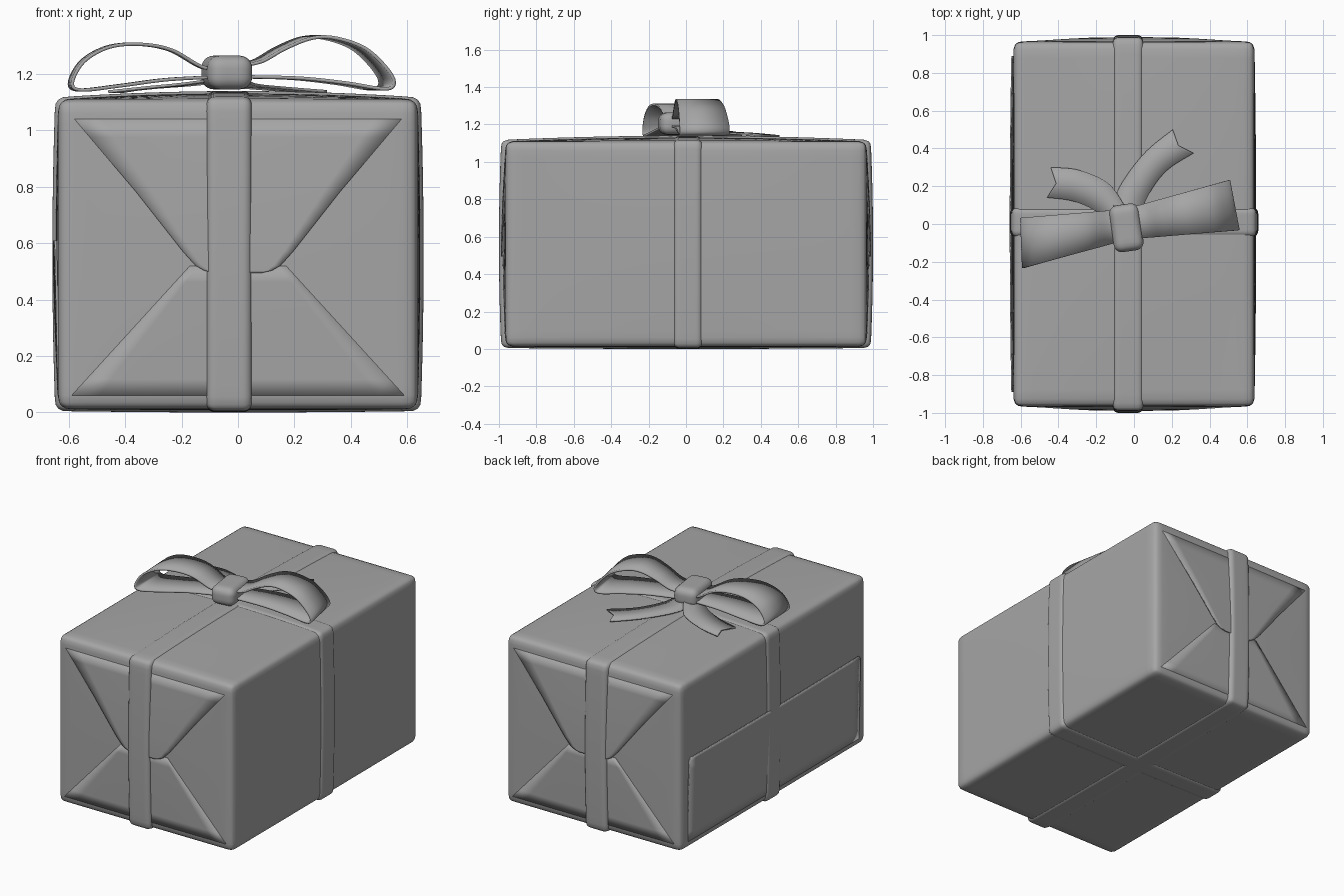
import bpy, bmesh, math
from mathutils import Vector, Matrix

if "Cube" in bpy.data.objects:
    bpy.data.objects.remove(bpy.data.objects["Cube"])

grey = bpy.data.materials.new("wrapping_grey")
grey.diffuse_color = (0.38, 0.38, 0.38, 1)
grey.use_nodes = True
grey.node_tree.nodes["Principled BSDF"].inputs["Base Color"].default_value = grey.diffuse_color


def finish(name, bm, thickness=0):
    bmesh.ops.recalc_face_normals(bm, faces=bm.faces)
    me = bpy.data.meshes.new(name)
    bm.to_mesh(me)
    bm.free()
    me.materials.append(grey)
    ob = bpy.data.objects.new(name, me)
    bpy.context.collection.objects.link(ob)
    if thickness:
        mod = ob.modifiers.new("thickness", 'SOLIDIFY')
        mod.thickness = thickness
        mod.offset = 0
    bpy.ops.object.select_all(action='DESELECT')
    ob.select_set(True)
    bpy.context.view_layer.objects.active = ob
    bpy.ops.object.shade_smooth_by_angle(angle=math.radians(40))
    return ob


def bulge(p):
    """Soft outward swelling shared by everything on the parcel."""
    u, v, w = p.x / 0.64, p.y / 0.975, (p.z - 0.56) / 0.55
    f = lambda a: max(0, 1 - a * a)
    return p + Vector((0.010 * u * f(v) * f(w),
                       0.012 * v * f(u) * f(w),
                       (0.022 if w > 0 else 0.005) * w * f(u) * f(v)))


def rounded_box(name, lo, hi, r, swell=True, cuts=21, turn=0):
    lo, hi = Vector(lo), Vector(hi)
    mid, half = (lo + hi) / 2, (hi - lo) / 2
    bm = bmesh.new()
    bmesh.ops.create_cube(bm, size=2)
    bmesh.ops.subdivide_edges(bm, edges=bm.edges, cuts=cuts, use_grid_fill=True)
    rot = Matrix.Rotation(turn, 3, 'Z')
    for vert in bm.verts:
        p = Vector([math.sin(c * math.pi / 2) * h for c, h in zip(vert.co, half)])
        core = Vector([max(r - h, min(h - r, c)) for c, h in zip(p, half)])
        p = mid + rot @ (core + (p - core).normalized() * r)
        vert.co = bulge(p) if swell else p
    return finish(name, bm)


def sheet(name, rows, thickness):
    """Thin sheet through rows of points."""
    bm = bmesh.new()
    grid = [[bm.verts.new(p) for p in row] for row in rows]
    for a, b in zip(grid, grid[1:]):
        for i in range(len(a) - 1):
            bm.faces.new((a[i], a[i + 1], b[i + 1], b[i]))
    return finish(name, bm, thickness)


def paper_flap(name, profile, place, n=12):
    """profile: (height, half width, lift) levels; place puts them on a wall."""
    levels = []
    for a, b in zip(profile, profile[1:]):
        steps = max(1, round(abs(a[0] - b[0]) / 0.06))
        levels += [[x + (y - x) * k / steps for x, y in zip(a, b)] for k in range(steps)]
    levels.append(profile[-1])
    rows = [[bulge(Vector(place(w * (2 * i / n - 1), z, d))) for i in range(n + 1)]
            for z, w, d in levels]
    return sheet(name, rows, 0.008)


def smooth_rows(rows, steps=8):
    """Catmull-Rom interpolation along the rows."""
    r = [rows[0]] + rows + [rows[-1]]
    out = []
    for k in range(1, len(r) - 2):
        for s in range(steps):
            t = s / steps
            out.append([0.5 * (2 * b + (c - a) * t + (2 * a - 5 * b + 4 * c - d) * t * t
                               + (3 * b - a - 3 * c + d) * t ** 3)
                        for a, b, c, d in zip(*r[k - 1:k + 3])])
    return out + [rows[-1]]


# Parcel body and the two crossing ribbons
rounded_box("parcel_body", (-0.637, -0.965, 0.012), (0.637, 0.965, 1.11), 0.04)
rounded_box("lengthwise_ribbon", (-0.115, -0.988, 0.005), (0.052, 0.988, 1.118), 0.035)
rounded_box("crosswise_ribbon", (-0.648, -0.07, 0.005), (0.648, 0.09, 1.117), 0.035)

# Folded paper on both ends
upper = [(1.04, 0.58, -0.003), (0.78, 0.36, 0.004), (0.57, 0.195, 0.008),
         (0.52, 0.15, 0.008), (0.503, 0.12, 0.008), (0.495, 0.085, 0.008)]
lower = [(0.06, 0.59, -0.003), (0.52, 0.17, 0.0)]
for side, s in (("front", -1), ("back", 1)):
    place = lambda a, z, d, s=s: (a, s * (0.965 + d), z)
    paper_flap(side + "_upper_flap", upper, place)
    paper_flap(side + "_lower_flap", lower, place)

# Overlapping paper seam on the left wall
paper_flap("side_seam_flap", [(0.06, 0.89, -0.003), (0.59, 0.89, 0.007), (0.61, 0.875, 0.007)],
           lambda a, z, d: (-0.637 - d, a, z), 24)

# Bow loops: centre line in x and z, widening away from the knot
left = [(-0.05, 1.215), (-0.13, 1.225), (-0.24, 1.285), (-0.35, 1.305), (-0.46, 1.295),
        (-0.55, 1.245), (-0.592, 1.17), (-0.56, 1.143), (-0.42, 1.158), (-0.25, 1.18), (-0.05, 1.19)]
right = [(0.0, 1.23), (0.07, 1.245), (0.15, 1.29), (0.24, 1.326), (0.32, 1.328), (0.42, 1.295),
         (0.49, 1.235), (0.528, 1.175), (0.50, 1.147), (0.36, 1.168), (0.2, 1.185), (0.0, 1.19)]
for name, path, y_end, skew in (("left_bow_loop", left, -0.10, -0.04),
                                ("right_bow_loop", right, 0.10, -0.19)):
    rows = []
    for x, z in path:
        t = abs(x + 0.03) / 0.56
        w = 0.08 + 0.053 * t
        rows.append([Vector((x + skew * k * w, y_end * t + k * w, z)) for k in (1, 0, -1)])
    sheet(name, smooth_rows(rows), 0.012)

# Bow knot
rounded_box("bow_knot", (-0.12, -0.145, 1.145), (0.04, 0.105, 1.265), 0.045,
            swell=False, cuts=13, turn=math.radians(8))

# Ribbon tails with notched ends: both edges in x and y, then height
tails = {
    "left_bow_tail": ([(-0.03, 0.06, -0.05, -0.06, 1.185), (-0.13, 0.21, -0.19, 0.06, 1.165),
                       (-0.29, 0.285, -0.32, 0.12, 1.152), (-0.44, 0.30, -0.46, 0.14, 1.137)],
                      (-0.412, 0.215)),
    "right_bow_tail": ([(-0.12, 0.02, 0.03, -0.02, 1.185), (-0.085, 0.18, 0.06, 0.12, 1.162),
                        (0.05, 0.37, 0.165, 0.275, 1.15), (0.205, 0.50, 0.315, 0.375, 1.138)],
                       (0.235, 0.415)),
}
for name, (edges, notch) in tails.items():
    rows = []
    for ax, ay, bx, by, z in edges:
        a, b = Vector((ax, ay, z)), Vector((bx, by, z))
        rows.append([a, (a + b) / 2, b])
    rows[-1][1] = Vector((*notch, edges[-1][4]))
    sheet(name, smooth_rows(rows), 0.01)
